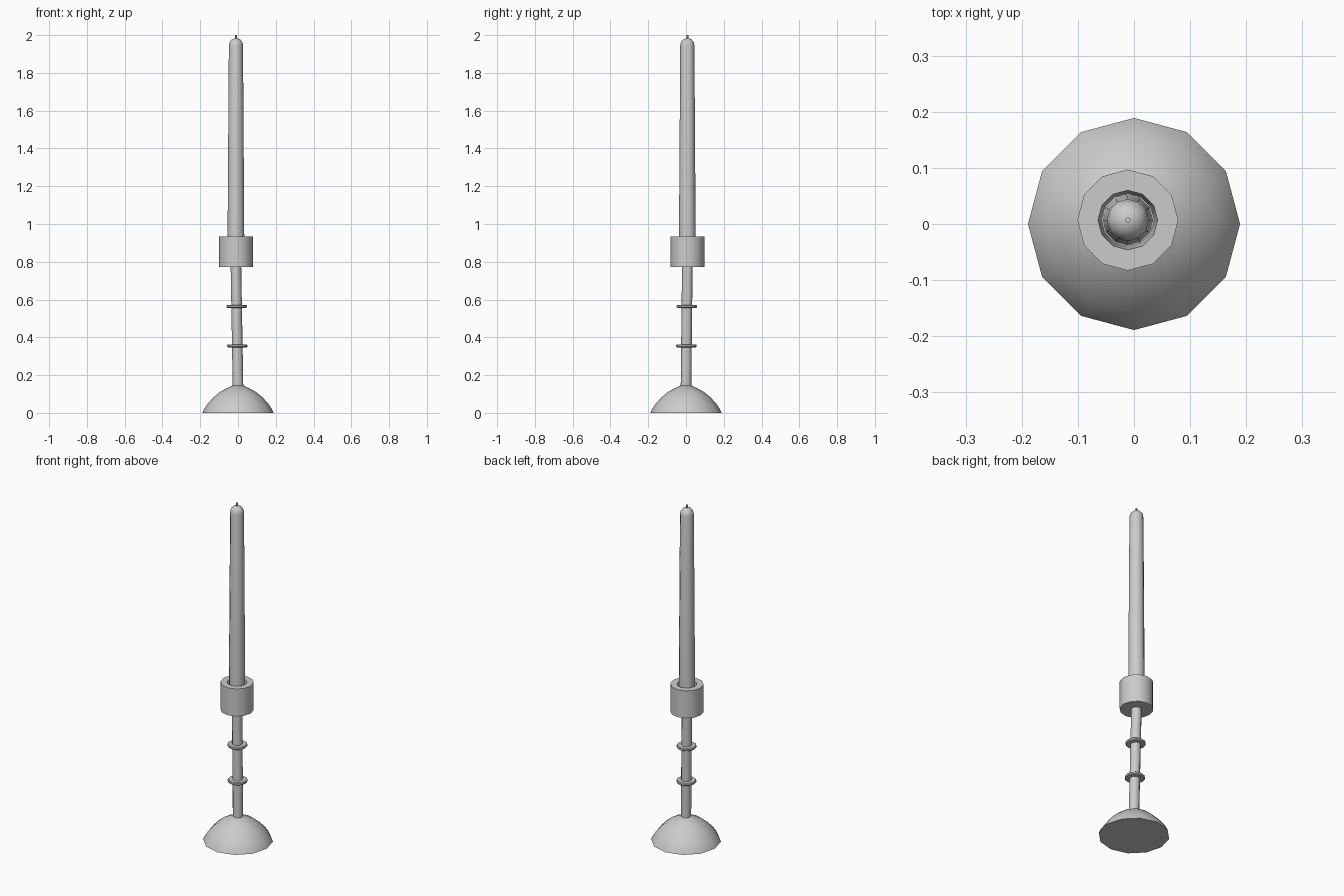
import bpy, bmesh
from math import cos, sin, pi, radians

if "Cube" in bpy.data.objects:
    bpy.data.objects.remove(bpy.data.objects["Cube"])

SIDES = 12


def lathe(name, profile, sides=SIDES, angle=40):
    """Spin (radius, z, x, y) rings; end rings are capped."""
    bm = bmesh.new()
    rings = []
    for r, z, cx, cy in profile:
        rings.append([bm.verts.new((cx + r * cos(2 * pi * i / sides),
                                    cy + r * sin(2 * pi * i / sides), z))
                      for i in range(sides)])
    for a, b in zip(rings, rings[1:]):
        for i in range(sides):
            j = (i + 1) % sides
            bm.faces.new((a[i], a[j], b[j], b[i]))
    bm.faces.new(rings[0][::-1])
    bm.faces.new(rings[-1])
    bmesh.ops.recalc_face_normals(bm, faces=bm.faces)
    mesh = bpy.data.meshes.new(name)
    bm.to_mesh(mesh)
    bm.free()
    ob = bpy.data.objects.new(name, mesh)
    bpy.context.collection.objects.link(ob)
    bpy.ops.object.select_all(action='DESELECT')
    bpy.context.view_layer.objects.active = ob
    ob.select_set(True)
    bpy.ops.object.shade_smooth_by_angle(angle=radians(angle))
    return ob


def at(points, cx, cy):
    return [(r, z, cx, cy) for r, z in points]


CX, CY = -0.011, 0.007          # slight lean of everything above the base


def lean(z):
    t = (z - 0.14) / 0.64
    return CX * t, CY * t


# Domed foot
lathe("base", at([(0.189, 0), (0.178, 0.023), (0.158, 0.052), (0.128, 0.084),
                  (0.09, 0.115), (0.028, 0.145)], 0, 0))

# Leaning stem
lathe("stem", [(0.028, z, *lean(z)) for z in (0.13, 0.355, 0.564, 0.78)])

# Stem collars
for name, z in (("lower_collar", 0.355), ("upper_collar", 0.564)):
    lathe(name, at([(0.027, z - 0.008), (0.05, z - 0.008), (0.054, z - 0.004),
                    (0.054, z + 0.004), (0.05, z + 0.008), (0.027, z + 0.008)],
                   *lean(z)))

# Candle cup with hollow socket
lathe("candle_cup", at([(0.09, 0.772), (0.09, 0.935), (0.053, 0.935),
                        (0.047, 0.81)], CX, CY))

# Tapered candle with rounded tip
lathe("candle", at([(0.045, 0.81), (0.0375, 1.945), (0.034, 1.963),
                    (0.023, 1.976), (0.008, 1.983)], CX, CY))

# Wick
lathe("wick", at([(0.005, 1.97), (0.005, 2.0)], CX, CY), sides=8)
